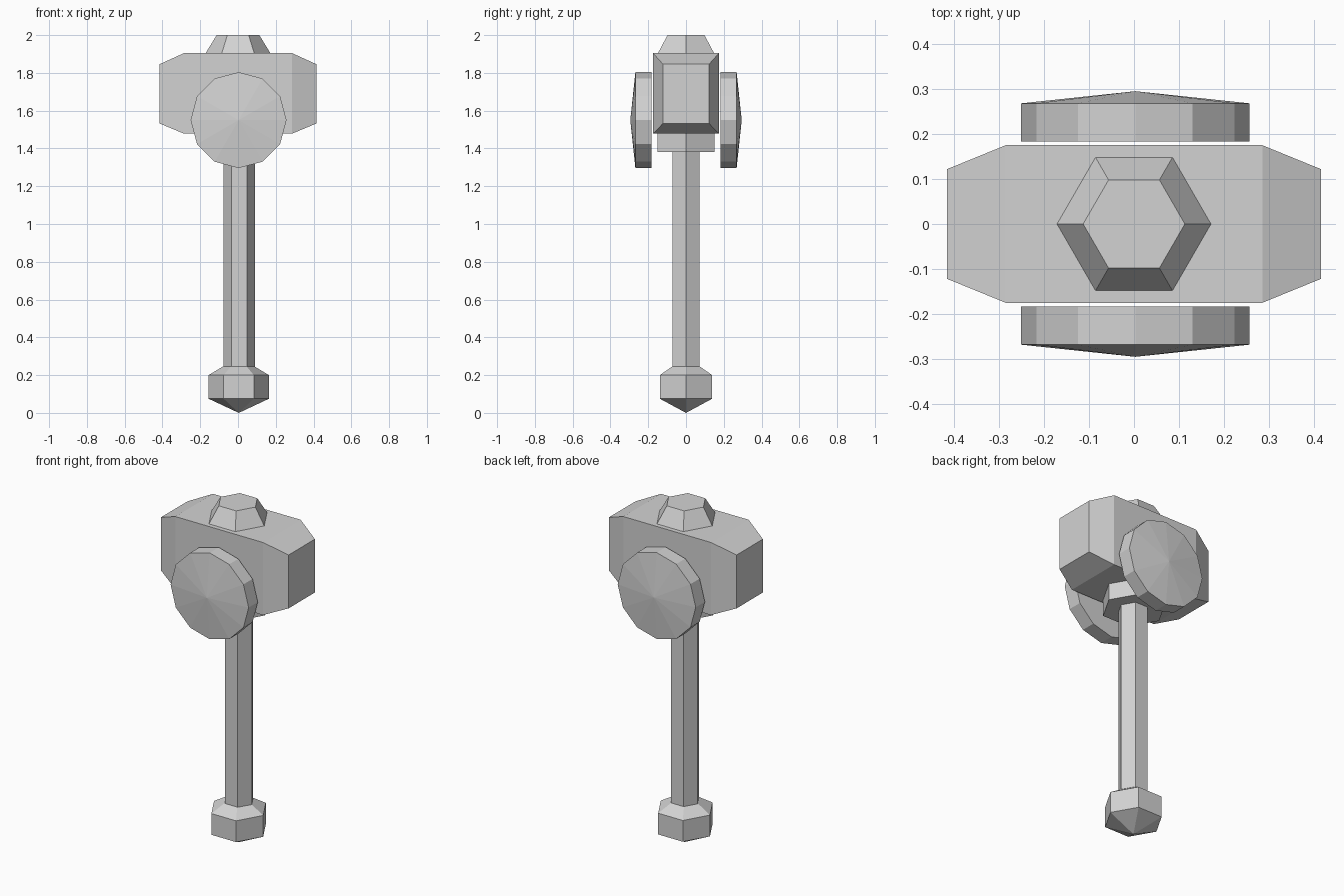
import bpy
import bmesh
from math import sin, cos, pi

cube = bpy.data.objects.get("Cube")
if cube:
    bpy.data.objects.remove(cube, do_unlink=True)

# One plain grey for the whole hammer
GREY = (0.65, 0.65, 0.65, 1.0)
stone = bpy.data.materials.new("stone_grey")
stone.use_nodes = True
stone.diffuse_color = GREY
stone.node_tree.nodes["Principled BSDF"].inputs["Base Color"].default_value = GREY


def loft(name, rings):
    """Skin a list of point rings; a ring of one point is a pointed end."""
    bm = bmesh.new()
    loops = [[bm.verts.new(p) for p in ring] for ring in rings]
    for a, b in zip(loops, loops[1:]):
        n = max(len(a), len(b))
        for i in range(n):
            j = (i + 1) % n
            if len(a) == 1:
                bm.faces.new((a[0], b[i], b[j]))
            elif len(b) == 1:
                bm.faces.new((a[i], a[j], b[0]))
            else:
                bm.faces.new((a[i], a[j], b[j], b[i]))
    for end in (loops[0], loops[-1]):
        if len(end) > 2:
            bm.faces.new(end)
    bmesh.ops.recalc_face_normals(bm, faces=bm.faces[:])
    mesh = bpy.data.meshes.new(name)
    bm.to_mesh(mesh)
    bm.free()
    mesh.materials.append(stone)
    obj = bpy.data.objects.new(name, mesh)
    bpy.context.collection.objects.link(obj)
    return obj


def circle(radius, sides):
    """Points of a regular polygon, first corner on the first axis."""
    if radius == 0:
        return [(0, 0)]
    return [(radius * cos(2 * pi * i / sides), radius * sin(2 * pi * i / sides))
            for i in range(sides)]


def upright(name, x, profile):
    """Six-sided part turned about a vertical axis; profile is (radius, height)."""
    return loft(name, [[(x + u, v, z) for u, v in circle(r, 6)] for r, z in profile])


# Shaft, pommel, and the collar and cap below and above the head
upright("handle", 0.007, [(0.083, 0.22), (0.083, 1.5)])
upright("pommel", 0.004, [(0, 0), (0.16, 0.075), (0.16, 0.2), (0.085, 0.245)])
upright("collar", 0, [(0.175, 1.38), (0.175, 1.5)])
upright("top_cap", 0, [(0.171, 1.89), (0.171, 1.905), (0.113, 2.0)])

# Block head with tapered ends: (x, half depth, bottom, top)
sections = [(-0.415, 0.122, 1.532, 1.846), (-0.285, 0.175, 1.478, 1.905),
            (0.285, 0.175, 1.478, 1.905), (0.415, 0.122, 1.532, 1.846)]
loft("head", [[(x, -d, low), (x, d, low), (x, d, high), (x, -d, high)]
              for x, d, low, high in sections])

# Twelve-sided discs with shallow pointed faces, front and back
for name, side in (("front_disc", -1), ("back_disc", 1)):
    profile = [(0.254, 0.183), (0.254, 0.268), (0, 0.295)]
    loft(name, [[(0.003 + u, side * y, 1.55 + v) for u, v in circle(r, 12)]
                for r, y in profile])
